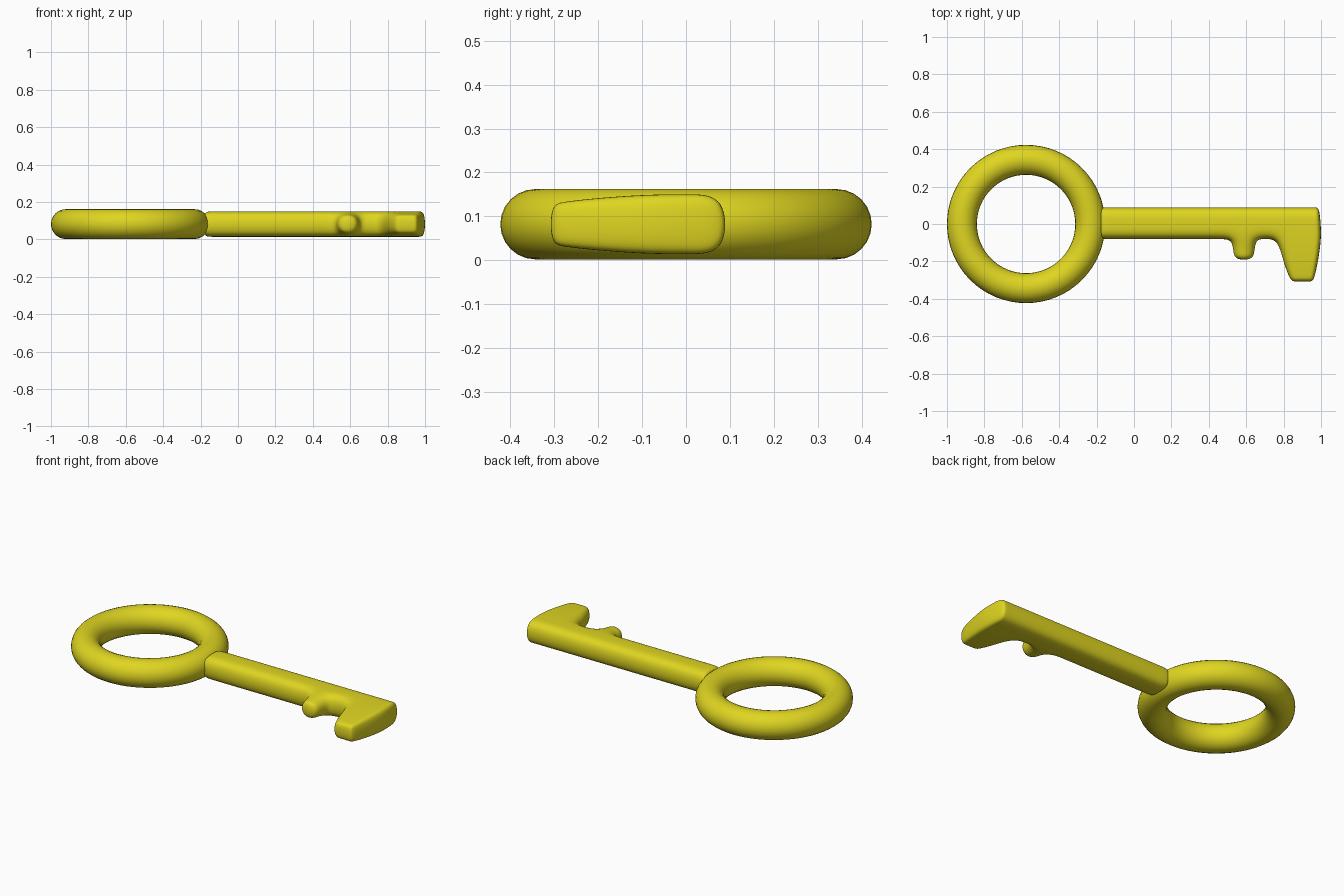
import bpy, bmesh

if "Cube" in bpy.data.objects:
    bpy.data.objects.remove(bpy.data.objects["Cube"])

ZC = 0.082
brass = bpy.data.materials.new("brass_yellow")
brass.diffuse_color = (0.74, 0.67, 0.015, 1)
brass.use_nodes = True
brass.node_tree.nodes["Principled BSDF"].inputs["Base Color"].default_value = brass.diffuse_color

# Ring handle
bpy.ops.mesh.primitive_torus_add(location=(-0.577, 0.0, ZC), major_radius=0.343,
                                 minor_radius=0.08, major_segments=64, minor_segments=24)
ring = bpy.context.object
ring.name = "ring_handle"
ring.data.materials.append(brass)
bpy.ops.object.shade_smooth()

# Shaft with teeth: plan grid of quads, given thickness, then subdivided
plan, cells = [], []


def row(points, half):
    start = len(plan)
    plan.extend((x, y, half) for x, y in points)
    return list(range(start, len(plan)))


def bridge(a, b):
    for i in range(len(a) - 1):
        cells.append((a[i], b[i], b[i + 1], a[i + 1]))


cols = [-0.18, -0.165, 0.2, 0.46, 0.52, 0.655, 0.70, 0.765, 0.87, 0.965, 1.0]
back = row([(x, 0.093) for x in cols[:-1]] + [(0.99, 0.093)], 0.068)
mid = row([(x, 0.004) for x in cols], 0.068)
low = row([(x, -0.084) for x in cols[:-1]] + [(1.003, -0.084)], 0.068)
bridge(back, mid)
bridge(mid, low)

# Small tooth
edge = low[4:6]
for xs, y, half in [((0.525, 0.65), -0.15, 0.055), ((0.54, 0.635), -0.194, 0.05)]:
    nxt = row([(x, y) for x in xs], half)
    bridge(edge, nxt)
    edge = nxt

# Large tooth
edge = low[7:]
for xs, y, half in [((0.795, 0.88, 0.95, 0.985), -0.2, 0.06),
                    ((0.825, 0.88, 0.94, 0.968), -0.28, 0.051),
                    ((0.845, 0.88, 0.93, 0.955), -0.309, 0.045)]:
    nxt = row([(x, y) for x in xs], half)
    bridge(edge, nxt)
    edge = nxt

bm = bmesh.new()
top = [bm.verts.new((x, y, ZC + h)) for x, y, h in plan]
bot = [bm.verts.new((x, y, ZC - h)) for x, y, h in plan]
used = {(c[i], c[(i + 1) % 4]) for c in cells for i in range(4)}
for c in cells:
    bm.faces.new([top[i] for i in c])
    bm.faces.new([bot[i] for i in reversed(c)])
for a, b in sorted(used):
    if (b, a) not in used:
        bm.faces.new((top[b], top[a], bot[a], bot[b]))
bmesh.ops.recalc_face_normals(bm, faces=bm.faces)
mesh = bpy.data.meshes.new("shaft_and_teeth")
bm.to_mesh(mesh)
bm.free()
mesh.materials.append(brass)
for p in mesh.polygons:
    p.use_smooth = True
shaft = bpy.data.objects.new("shaft_and_teeth", mesh)
bpy.context.collection.objects.link(shaft)
sub = shaft.modifiers.new("smooth", 'SUBSURF')
sub.levels = sub.render_levels = 3
